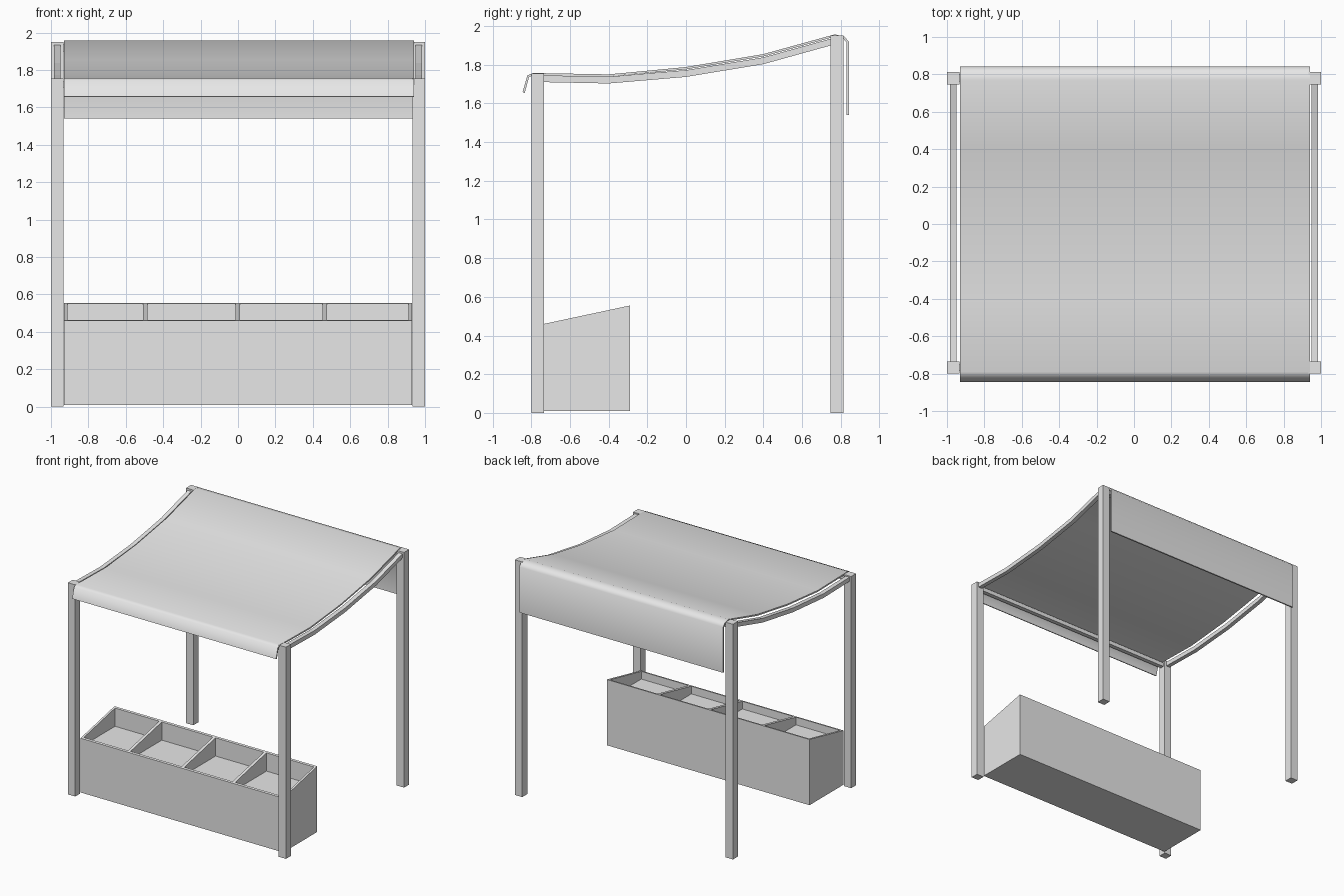
import bpy
import bmesh
from math import radians

if "Cube" in bpy.data.objects:
    bpy.data.objects.remove(bpy.data.objects["Cube"], do_unlink=True)

# Single plain colour
grey = bpy.data.materials.new("light_grey")
grey.use_nodes = True
grey.diffuse_color = (0.8, 0.8, 0.8, 1)
grey.node_tree.nodes["Principled BSDF"].inputs["Base Color"].default_value = (0.8, 0.8, 0.8, 1)


def finish(name, bm):
    bmesh.ops.recalc_face_normals(bm, faces=bm.faces)
    mesh = bpy.data.meshes.new(name)
    bm.to_mesh(mesh)
    bm.free()
    mesh.materials.append(grey)
    obj = bpy.data.objects.new(name, mesh)
    bpy.context.collection.objects.link(obj)
    return obj


def prism(name, profile, x0, x1):
    """Extrude a closed (y, z) profile from x0 to x1."""
    bm = bmesh.new()
    face = bm.faces.new([bm.verts.new((x0, y, z)) for y, z in profile])
    ext = bmesh.ops.extrude_face_region(bm, geom=[face])
    verts = [v for v in ext["geom"] if isinstance(v, bmesh.types.BMVert)]
    bmesh.ops.translate(bm, verts=verts, vec=(x1 - x0, 0, 0))
    return finish(name, bm)


def box(name, x0, x1, y0, y1, z0, z1):
    return prism(name, [(y0, z0), (y1, z0), (y1, z1), (y0, z1)], x0, x1)


# Posts and curved side rails
rail_top = [(-0.74, 1.745), (-0.4, 1.738), (0, 1.772), (0.4, 1.838), (0.75, 1.935)]
rail = rail_top + [(y, z - 0.035) for y, z in reversed(rail_top)]
for side, s in (("left", 1), ("right", -1)):
    a, b = sorted((s * 0.933, s * 1.0))
    box("front_post_" + side, a, b, -0.80, -0.735, 0, 1.755)
    box("back_post_" + side, a, b, 0.747, 0.813, 0, 1.95)
    a, b = sorted((s * 0.95, s * 0.985))
    prism("side_rail_" + side, rail, a, b)

# Cross beams under the cloth
box("front_beam", -0.933, 0.933, -0.785, -0.75, 1.705, 1.738)
box("back_beam", -0.933, 0.933, 0.763, 0.798, 1.9, 1.935)

# Sagging cloth canopy with front and back drops
cloth = [(-0.845, 1.658), (-0.82, 1.745), (-0.79, 1.757), (-0.4, 1.75), (0, 1.788),
         (0.4, 1.855), (0.77, 1.957), (0.82, 1.945), (0.842, 1.918), (0.842, 1.54)]
bm = bmesh.new()
rows = [[bm.verts.new((x, y, z)) for x in (-0.93, 0.94)] for y, z in cloth]
for p, q in zip(rows, rows[1:]):
    bm.faces.new((p[0], p[1], q[1], q[0]))
canopy = finish("canopy", bm)
if canopy.data.polygons[3].normal.z < 0:
    canopy.data.flip_normals()
thick = canopy.modifiers.new("thickness", 'SOLIDIFY')
thick.thickness = 0.012
thick.offset = -1
bpy.context.view_layer.objects.active = canopy
canopy.select_set(True)
bpy.ops.object.modifier_apply(modifier=thick.name)
bpy.ops.object.shade_smooth_by_angle(angle=radians(60))

# Display trough with sloping rim
FRONT, BACK, BASE, FLOOR, WALL = -0.735, -0.29, 0.01, 0.4, 0.018


def rim(y):
    return 0.46 + (y - FRONT) / (BACK - FRONT) * 0.095


def panel(name, x0, x1, y0, y1, z0):
    return prism(name, [(y0, z0), (y1, z0), (y1, rim(y1)), (y0, rim(y0))], x0, x1)


inner = 0.93 - WALL
panel("trough_end_right", -0.93, -inner, FRONT, BACK, BASE)
panel("trough_end_left", inner, 0.93, FRONT, BACK, BASE)
panel("trough_front", -inner, inner, FRONT, FRONT + WALL, BASE)
panel("trough_back", -inner, inner, BACK - WALL, BACK, BASE)
box("trough_floor", -inner, inner, FRONT + WALL, BACK - WALL, BASE, FLOOR)
for i, x in enumerate((-0.495, -0.002, 0.465)):
    panel("divider_%d" % (i + 1), x - 0.012, x + 0.012, FRONT + WALL, BACK - WALL, FLOOR)
